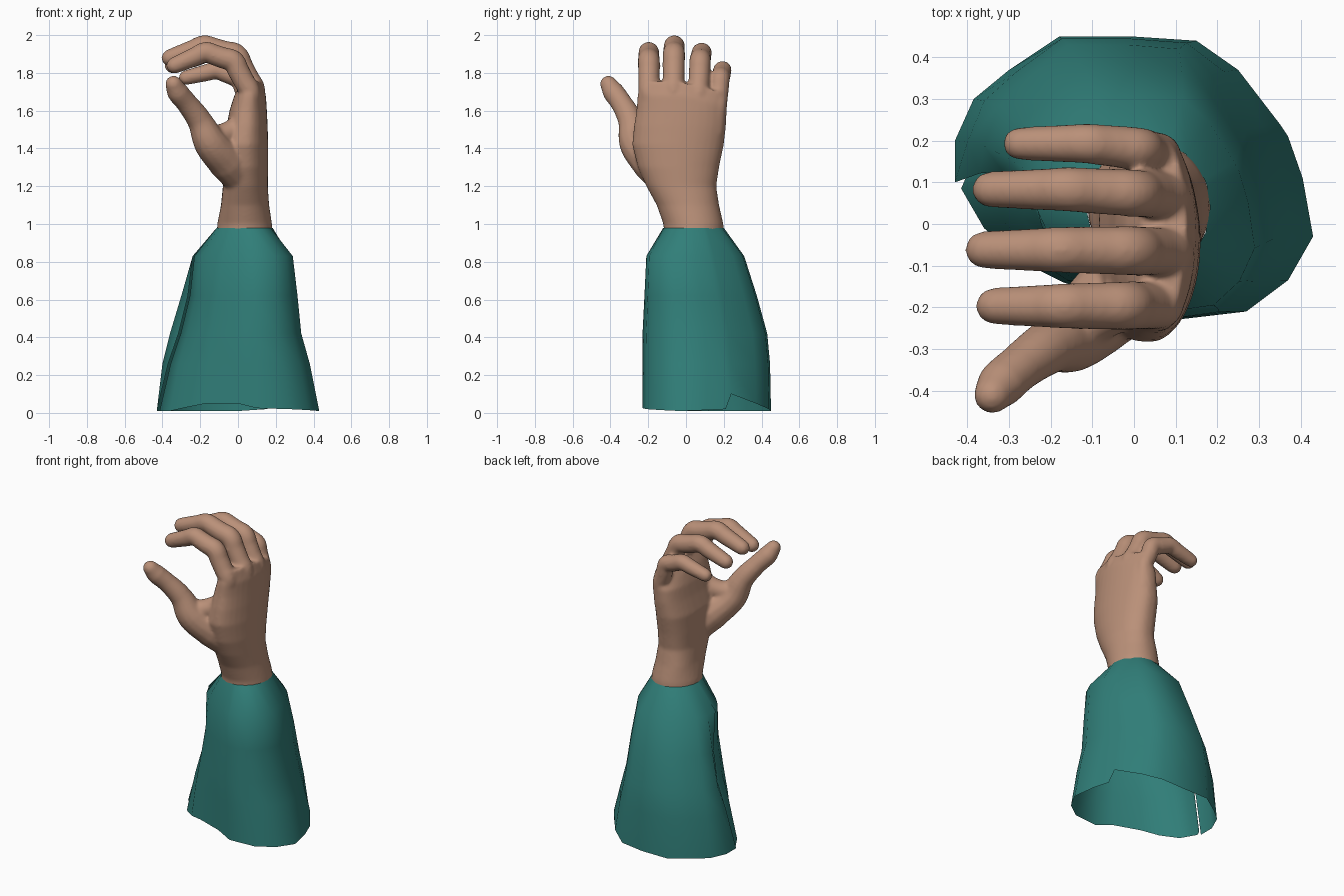
import bpy, bmesh
from math import cos, sin, pi, radians, copysign, atan2

if "Cube" in bpy.data.objects:
    bpy.data.objects.remove(bpy.data.objects["Cube"])


def material(name, rgb):
    m = bpy.data.materials.new(name)
    m.diffuse_color = (*rgb, 1)
    m.use_nodes = True
    m.node_tree.nodes["Principled BSDF"].inputs["Base Color"].default_value = m.diffuse_color
    return m


def mesh_object(name, bm):
    me = bpy.data.meshes.new(name)
    bmesh.ops.recalc_face_normals(bm, faces=bm.faces)
    bm.to_mesh(me)
    bm.free()
    ob = bpy.data.objects.new(name, me)
    bpy.context.collection.objects.link(ob)
    return ob


def loft(bm, rings, closed=True, caps=False):
    vs = [[bm.verts.new(p) for p in r] for r in rings]
    n = len(vs[0])
    for a, b in zip(vs, vs[1:]):
        for i in range(n if closed else n - 1):
            j = (i + 1) % n
            bm.faces.new((a[i], a[j], b[j], b[i]))
    if caps:
        bm.faces.new(vs[0][::-1])
        bm.faces.new(vs[-1])


def straight_bones(pts):
    """Add points between the joints so only the joints bend."""
    out = [pts[0]]
    for a, b in zip(pts, pts[1:]):
        out += [tuple(u + (v - u) * t for u, v in zip(a, b)) for t in (0.33, 0.67, 1)]
    return out


def round_tip(pts):
    """Extend a path by a rounded end."""
    x, y, z, r = pts[-1]
    d = [a - b for a, b in zip(pts[-1][:3], pts[-2][:3])]
    s = r / sum(c * c for c in d) ** 0.5
    return pts + [(x + d[0] * s * t, y + d[1] * s * t, z + d[2] * s * t, r * (1 - t * t) ** 0.5)
                  for t in (0.4, 0.75, 0.93, 0.995)]


def limb(name, pts):
    """Tapered round tube through (x, y, z, radius) points."""
    cu = bpy.data.curves.new(name, 'CURVE')
    cu.dimensions = '3D'
    cu.bevel_depth = 1
    cu.bevel_resolution = 5
    cu.use_fill_caps = True
    sp = cu.splines.new('BEZIER')
    sp.resolution_u = 6
    sp.bezier_points.add(len(pts) - 1)
    for bp, (x, y, z, r) in zip(sp.bezier_points, pts):
        bp.co = (x, y, z)
        bp.radius = r
        bp.handle_left_type = bp.handle_right_type = 'AUTO'
    ob = bpy.data.objects.new(name, cu)
    bpy.context.collection.objects.link(ob)
    return ob


# forearm and palm: z, x min, x max, y min, y max; rounder on the back of the hand
sections = [(0.88, -0.115, 0.19, -0.11, 0.205), (1.0, -0.11, 0.18, -0.12, 0.198),
            (1.1, -0.09, 0.165, -0.155, 0.175), (1.2, -0.08, 0.158, -0.21, 0.16),
            (1.3, -0.085, 0.16, -0.255, 0.175), (1.42, -0.085, 0.16, -0.285, 0.20),
            (1.52, -0.06, 0.157, -0.275, 0.212), (1.60, -0.045, 0.153, -0.262, 0.216),
            (1.68, -0.02, 0.148, -0.257, 0.216), (1.755, 0.02, 0.125, -0.24, 0.205)]
bm = bmesh.new()
rings = []
for z, x0, x1, y0, y1 in sections:
    ring = []
    for i in range(32):
        c, s = cos(i * pi / 16), sin(i * pi / 16)
        p = 1 if z < 1.05 or c > 0 else 0.75
        ring.append(((x0 + x1) / 2 + (x1 - x0) / 2 * copysign(abs(c) ** p, c),
                     (y0 + y1) / 2 + (y1 - y0) / 2 * copysign(abs(s) ** p, s),
                     z - (0.06 * max(0, s) if z > 1.65 else 0)))
    rings.append(ring)
loft(bm, rings, caps=True)
hand = mesh_object("hand", bm)

# fingers: knuckle y, tip y, radius, then x, z of the joints
fingers = {
    "index_finger": (-0.196, -0.197, 0.056, [(0.062, 1.70), (-0.025, 1.862), (-0.17, 1.91), (-0.335, 1.84)]),
    "middle_finger": (-0.066, -0.062, 0.057, [(0.088, 1.71), (-0.01, 1.895), (-0.18, 1.944), (-0.36, 1.88)]),
    "ring_finger": (0.066, 0.083, 0.055, [(0.083, 1.69), (-0.005, 1.862), (-0.16, 1.907), (-0.345, 1.84)]),
    "little_finger": (0.168, 0.193, 0.05, [(0.062, 1.63), (0.01, 1.77), (-0.11, 1.815), (-0.275, 1.775)]),
}
parts = []
for name, (y0, y1, r, joints) in fingers.items():
    pts = [(0.06, y0 * 0.9, joints[0][1] - 0.15, r)]
    for i, (x, z) in enumerate(joints):
        pts.append((x, y0 + (y1 - y0) * min(1, i / 2), z, r * (1.0, 1.05, 0.98, 0.8)[i]))
    parts.append(limb(name, round_tip(straight_bones(pts))))

# thumb with its fleshy base
parts.append(limb("thumb", round_tip([
    (0.03, -0.10, 1.22, 0.09), (-0.055, -0.185, 1.33, 0.105), (-0.145, -0.265, 1.43, 0.09),
    (-0.205, -0.295, 1.55, 0.066), (-0.275, -0.345, 1.645, 0.057), (-0.32, -0.385, 1.70, 0.058),
    (-0.34, -0.41, 1.74, 0.046)])))
# web between thumb and palm
parts.append(limb("thumb_web", [(-0.14, -0.25, 1.46, 0.06), (-0.06, -0.21, 1.48, 0.06),
                                (0.04, -0.17, 1.54, 0.06)]))

# fuse the hand into one smooth skin
bpy.ops.object.select_all(action='DESELECT')
for ob in parts:
    ob.select_set(True)
bpy.context.view_layer.objects.active = parts[0]
bpy.ops.object.convert(target='MESH')
hand.select_set(True)
bpy.context.view_layer.objects.active = hand
bpy.ops.object.join()
rm = hand.modifiers.new("fuse", 'REMESH')
rm.mode = 'VOXEL'
rm.voxel_size = 0.009
sm = hand.modifiers.new("soften", 'SMOOTH')
sm.factor = 0.5
sm.iterations = 10
bpy.ops.object.convert(target='MESH')
bm = bmesh.new()
bm.from_mesh(hand.data)
bmesh.ops.bisect_plane(bm, geom=bm.verts[:] + bm.edges[:] + bm.faces[:],
                       plane_co=(0, 0, 0.965), plane_no=(0, 0, 1), clear_inner=True)
bm.to_mesh(hand.data)
bm.free()
hand.data.materials.clear()
hand.data.materials.append(material("skin", (0.49, 0.28, 0.19)))

# sleeve: wrapped sheet, hem outline as x, y, hem height; its last edge tucks inside the first
hem = [(-0.43, 0.1, 0.01), (-0.43, 0.2, 0.01), (-0.385, 0.3, 0.01), (-0.3, 0.37, 0.01),
       (-0.18, 0.45, 0.01), (0.0, 0.45, 0.01), (0.15, 0.44, 0.02), (0.25, 0.37, 0.05),
       (0.35, 0.24, 0.10), (0.37, 0.21, 0.02), (0.405, 0.11, 0.015), (0.43, -0.03, 0.01),
       (0.37, -0.135, 0.015), (0.27, -0.21, 0.02), (0.1, -0.23, 0.025), (0.0, -0.2, 0.05),
       (-0.17, -0.14, 0.05), (-0.27, -0.09, 0.03), (-0.36, -0.01, 0.01), (-0.415, 0.085, 0.01),
       (-0.40, 0.12, 0.01)]
# z, x min, x max, y min, y max, dent of the panel beside the seam
levels = [(0.26, -0.40, 0.38, -0.23, 0.445, 0.03), (0.42, -0.36, 0.335, -0.23, 0.43, 0.045),
          (0.62, -0.30, 0.315, -0.22, 0.375, 0.035), (0.83, -0.24, 0.29, -0.21, 0.308, 0),
          (0.98, -0.113, 0.183, -0.12, 0.2, 0)]
dent_weight = {0: 1, 16: 0.2, 17: 0.4, 18: 0.8, 19: 1, 20: 1}
rings = [hem]
for z, x0, x1, y0, y1, dent in levels:
    ring = []
    for i, (x, y, _) in enumerate(hem):
        u, v = x / 0.43, (y - 0.11) / 0.34
        if z > 0.9:  # round cuff at the wrist
            a = atan2(v, u)
            u, v = cos(a), sin(a)
        d = dent * dent_weight.get(i, 0)
        ring.append(((x0 + x1) / 2 + (x1 - x0) / 2 * u + d,
                     (y0 + y1) / 2 + (y1 - y0) / 2 * v + d * 0.8, z))
    rings.append(ring)
bm = bmesh.new()
loft(bm, rings, closed=False)
sleeve = mesh_object("sleeve", bm)
sleeve.data.materials.append(material("teal_cloth", (0.03, 0.21, 0.19)))

# smooth shading
for ob, angle in ((hand, 60), (sleeve, 50)):
    bpy.ops.object.select_all(action='DESELECT')
    ob.select_set(True)
    bpy.context.view_layer.objects.active = ob
    bpy.ops.object.shade_smooth_by_angle(angle=radians(angle))
